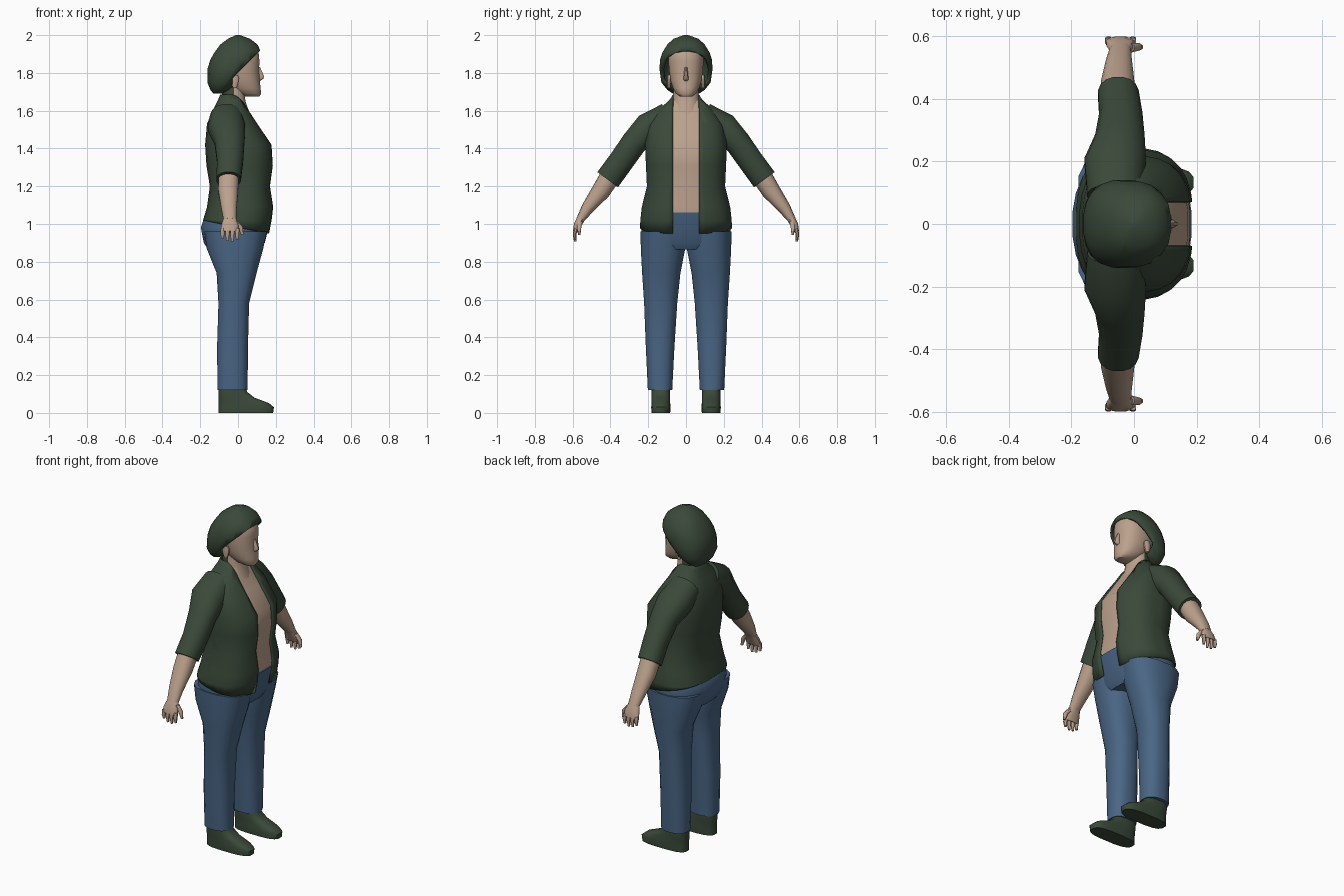
import bpy, bmesh, math
from mathutils import Vector


def material(name, col):
    m = bpy.data.materials.new(name)
    m.diffuse_color = (*col, 1)
    return m


GREEN = material("dark_green", (0.042, 0.066, 0.041))
BLUE = material("denim_blue", (0.068, 0.132, 0.235))
SKIN = material("skin", (0.50, 0.355, 0.265))


def power(v, n):
    return math.copysign(abs(v) ** (2 / n), v)


def loft(rings, sides=20):
    """Closed skin through rings of (centre, half axis u, half axis v, squareness)."""
    bm = bmesh.new()
    loops = []
    for c, u, v, n in rings:
        loop = []
        for i in range(sides):
            a = 2 * math.pi * (i + 0.5) / sides
            loop.append(bm.verts.new(Vector(c) + Vector(u) * power(math.cos(a), n)
                                     + Vector(v) * power(math.sin(a), n)))
        loops.append(loop)
    for a, b in zip(loops, loops[1:]):
        for i in range(sides):
            j = (i + 1) % sides
            bm.faces.new((a[i], a[j], b[j], b[i]))
    bm.faces.new(loops[0])
    bm.faces.new(loops[-1])
    bmesh.ops.recalc_face_normals(bm, faces=bm.faces)
    return bm


def level(z, xb, xf, y0, y1, n=2.3):
    """Horizontal ring from its x and y limits."""
    return (((xb + xf) / 2, (y0 + y1) / 2, z), ((xf - xb) / 2, 0, 0), (0, (y1 - y0) / 2, 0), n)


def limb(s, pts):
    """Rings square to an arm path in the y-z plane: (x, y, z, half x, half thickness)."""
    out = []
    for i, (x, y, z, rx, rn) in enumerate(pts):
        a, b = pts[max(i - 1, 0)], pts[min(i + 1, len(pts) - 1)]
        d = Vector((0, b[1] - a[1], b[2] - a[2])).normalized()
        out.append(((x, s * y, z), (rx, 0, 0), (0, -s * d.z * rn, d.y * rn), 2.2))
    return out


def cut(bm, co, no, clear=False):
    bmesh.ops.bisect_plane(bm, geom=bm.verts[:] + bm.edges[:] + bm.faces[:], dist=1e-5,
                           plane_co=co, plane_no=no, clear_inner=clear)


def drop(bm, rule):
    bmesh.ops.delete(bm, geom=[f for f in bm.faces if rule(f.calc_center_median())],
                     context='FACES')


def finish(bm, name, mats, rule=None, thick=0, angle=45):
    me = bpy.data.meshes.new(name)
    for m in mats:
        me.materials.append(m)
    if rule:
        for f in bm.faces:
            f.material_index = rule(f.calc_center_median())
    for f in bm.faces:
        f.smooth = True
    bm.to_mesh(me)
    bm.free()
    me.set_sharp_from_angle(angle=math.radians(angle))
    ob = bpy.data.objects.new(name, me)
    bpy.context.collection.objects.link(ob)
    if thick:
        mod = ob.modifiers.new("cloth", 'SOLIDIFY')
        mod.thickness, mod.offset = thick, -1
    return ob


# Torso profile: height, back, front, half width
TORSO = [(0.92, -0.195, 0.162, 0.246), (1.02, -0.186, 0.182, 0.243), (1.09, -0.165, 0.19, 0.235),
         (1.2, -0.15, 0.174, 0.208), (1.31, -0.168, 0.189, 0.213), (1.42, -0.175, 0.182, 0.218),
         (1.53, -0.165, 0.107, 0.2), (1.6, -0.135, 0.062, 0.15), (1.66, -0.105, 0.035, 0.085),
         (1.685, -0.095, 0.02, 0.07)]


def torso(inset):
    return loft([level(z, b + inset, f - inset, inset - w, w - inset, 2.6)
                 for z, b, f, w in TORSO], 28)


# Open jacket with slanted hem and bare front strip
jacket = torso(0)
cut(jacket, (0, 0, 0.982), (0.2, 0, 1), True)
for s in (-1, 1):
    cut(jacket, (0, s * 0.07, 0), (0, 1, 0))
cut(jacket, (-0.02, 0, 0), (1, 0, 0))
drop(jacket, lambda c: (abs(c.y) < 0.07 and c.x > -0.02) or c.z > 1.684)
finish(jacket, "jacket", [GREEN], thick=0.01)

# Chest and belly seen between the jacket edges
chest = torso(0.009)
cut(chest, (0, 0, 1.03), (0, 0, 1), True)
for s in (-1, 1):
    cut(chest, (0, s * 0.09, 0), (0, 1, 0))
drop(chest, lambda c: abs(c.y) > 0.09 or c.x < -0.03)
finish(chest, "chest", [SKIN])

# Neck with the collar and nape behind it
neck = loft([level(z, -0.085, f, -w, w) for z, f, w in
             ((1.58, 0.065, 0.075), (1.65, 0.04, 0.072), (1.70, 0.035, 0.066), (1.78, 0.04, 0.066))])
cut(neck, (-0.02, 0, 0), (1, 0, 0))
finish(neck, "neck", [SKIN, GREEN], lambda c: int(c.x < -0.02))

# Hips
finish(loft([level(z, b, f, -w, w, n) for z, b, f, w, n in
             ((0.865, -0.16, 0.12, 0.2, 2.3), (0.90, -0.182, 0.143, 0.235, 2.3),
              (0.98, -0.198, 0.163, 0.238, 2.2), (1.02, -0.185, 0.176, 0.232, 2.3),
              (1.062, -0.158, 0.184, 0.224, 2.5))], 24), "hips", [BLUE])

# Head
finish(loft([level(z, b, f, -w, w) for z, b, f, w in
             ((1.675, 0.04, 0.113, 0.032), (1.69, 0.0, 0.124, 0.054), (1.72, -0.05, 0.12, 0.07),
              (1.76, -0.08, 0.117, 0.083), (1.81, -0.1, 0.112, 0.09), (1.86, -0.11, 0.115, 0.094),
              (1.91, -0.1, 0.11, 0.09), (1.95, -0.07, 0.08, 0.065))]), "head", [SKIN])
finish(loft([level(z, 0.09, f, -w, w, 2) for z, f, w in
             ((1.758, 0.12, 0.012), (1.77, 0.137, 0.016), (1.782, 0.14, 0.013),
              (1.83, 0.118, 0.008))], 8), "nose", [SKIN])

# Bobbed hair, opened around the face
hair = loft([level(z, b, f, -w, w) for z, b, f, w in
             ((1.69, -0.13, -0.085, 0.07), (1.71, -0.147, -0.04, 0.1), (1.75, -0.163, 0.01, 0.132),
              (1.82, -0.163, 0.085, 0.142), (1.87, -0.148, 0.12, 0.139), (1.91, -0.125, 0.122, 0.125),
              (1.95, -0.095, 0.105, 0.1), (1.98, -0.055, 0.065, 0.068), (2.0, -0.012, 0.012, 0.012))])
cut(hair, (0, 0, 1.8), (-1, 0, 1))
cut(hair, (-0.03, 0, 0), (1, 0, 0))
drop(hair, lambda c: c.x > -0.03 and c.z - 1.8 < c.x)
finish(hair, "hair", [GREEN], thick=0.015)

for s, side in ((-1, "right"), (1, "left")):
    # Ear
    finish(loft([level(z, -0.02 - r, -0.015 + r, s * 0.09 - 0.012, s * 0.09 + 0.012, 2)
                 for z, r in ((1.72, 0.006), (1.74, 0.016), (1.775, 0.022), (1.79, 0.012))], 8),
           side + "_ear", [SKIN])

    # Trouser leg
    finish(loft([level(z, b, f, s * i, s * o, 2.4) for z, b, f, i, o in
                 ((0.12, -0.11, 0.052, 0.072, 0.203), (0.35, -0.112, 0.054, 0.06, 0.214),
                  (0.58, -0.105, 0.06, 0.045, 0.223), (0.74, -0.115, 0.1, 0.028, 0.234),
                  (0.87, -0.168, 0.136, 0.002, 0.241), (0.96, -0.18, 0.155, 0.002, 0.243))], 16),
           side + "_leg", [BLUE])

    # Shoe
    finish(loft([level(z, -0.104, f, s * i, s * (0.266 - i), 3) for z, f, i in
                 ((0, 0.188, 0.083), (0.03, 0.192, 0.081), (0.052, 0.165, 0.083),
                  (0.08, 0.09, 0.083), (0.11, 0.05, 0.083), (0.14, 0.04, 0.085))], 16),
           side + "_shoe", [GREEN])

    # Sleeve and forearm
    finish(loft(limb(s, [(-0.06, 0.09, 1.56, 0.09, 0.085), (-0.06, 0.2, 1.505, 0.1, 0.085),
                         (-0.045, 0.275, 1.43, 0.08, 0.07), (-0.042, 0.345, 1.33, 0.07, 0.068),
                         (-0.05, 0.415, 1.235, 0.066, 0.069)]), 16), side + "_sleeve", [GREEN])
    finish(loft(limb(s, [(-0.05, 0.4, 1.255, 0.055, 0.054), (-0.052, 0.45, 1.175, 0.054, 0.05),
                         (-0.048, 0.52, 1.085, 0.042, 0.034), (-0.043, 0.562, 1.02, 0.034, 0.021)]), 14),
           side + "_forearm", [SKIN])

    # Hand, fingers and thumb
    finish(loft(limb(s, [(-0.043, 0.555, 1.03, 0.034, 0.022), (-0.043, 0.574, 0.995, 0.046, 0.021),
                         (-0.045, 0.585, 0.96, 0.048, 0.014)]), 12), side + "_palm", [SKIN])
    for k, tip in enumerate((0.925, 0.91, 0.907, 0.918)):
        x = -0.082 + 0.026 * k
        finish(loft(limb(s, [(x, 0.583, 0.975, 0.012, 0.012), (x, 0.59, 0.945, 0.011, 0.01),
                             (x, 0.586, tip, 0.007, 0.007)]), 8), side + "_finger", [SKIN])
    finish(loft(limb(s, [(-0.015, 0.562, 1.015, 0.016, 0.016), (0.012, 0.566, 0.985, 0.014, 0.013),
                         (0.023, 0.565, 0.942, 0.007, 0.007)]), 8), side + "_thumb", [SKIN])
